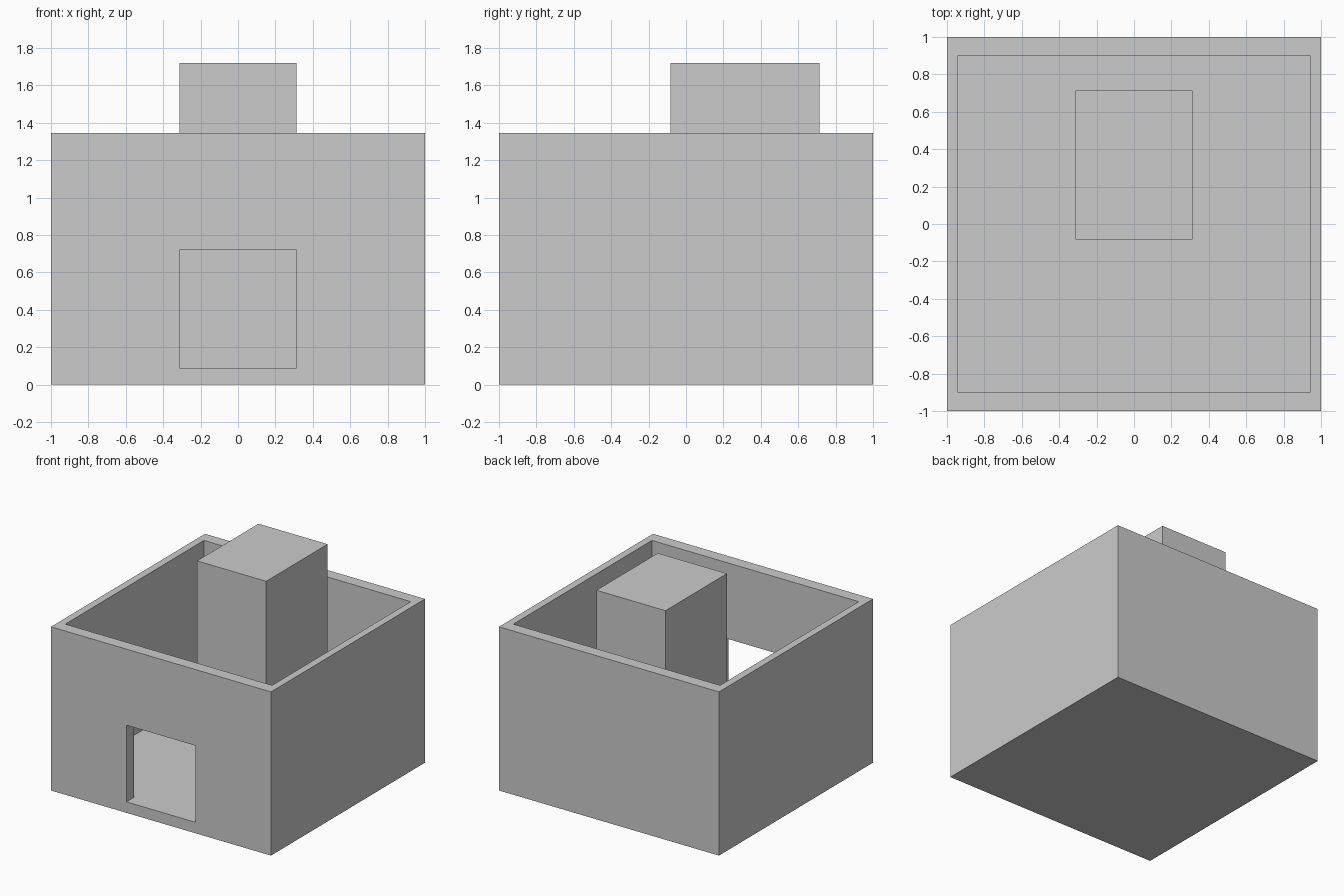
import bpy
import bmesh
from mathutils import Vector

if "Cube" in bpy.data.objects:
    bpy.data.objects.remove(bpy.data.objects["Cube"])


def box(name, lo, hi):
    """Axis-aligned box between two opposite corners."""
    lo, hi = Vector(lo), Vector(hi)
    bm = bmesh.new()
    bmesh.ops.create_cube(bm, size=1.0)
    bmesh.ops.scale(bm, vec=hi - lo, verts=bm.verts)
    bmesh.ops.translate(bm, vec=(lo + hi) / 2, verts=bm.verts)
    mesh = bpy.data.meshes.new(name)
    bm.to_mesh(mesh)
    bm.free()
    obj = bpy.data.objects.new(name, mesh)
    bpy.context.collection.objects.link(obj)
    return obj


def cut(target, cutter):
    """Subtract a hidden cutter from the target."""
    mod = target.modifiers.new(cutter.name, 'BOOLEAN')
    mod.operation = 'DIFFERENCE'
    mod.solver = 'EXACT'
    mod.object = cutter
    cutter.hide_render = True
    cutter.display_type = 'WIRE'


FLOOR = 0.09        # floor top, flush with the door sill
WALL_TOP = 1.345
HALF = 0.314        # half width of doorway and tower

# Open-topped shell: walls and floor
walls = box("walls", (-1, -1, 0), (1, 1, WALL_TOP))
cut(walls, box("room_cutter", (-0.94, -0.9, FLOOR), (0.94, 0.9, WALL_TOP + 0.3)))

# Doorway through the front wall
cut(walls, box("doorway_cutter", (-HALF, -1.2, FLOOR), (HALF, -0.7, 0.72)))

# Solid tower standing on the floor
box("tower", (-HALF, -0.083, FLOOR), (HALF, 0.715, 1.72))
